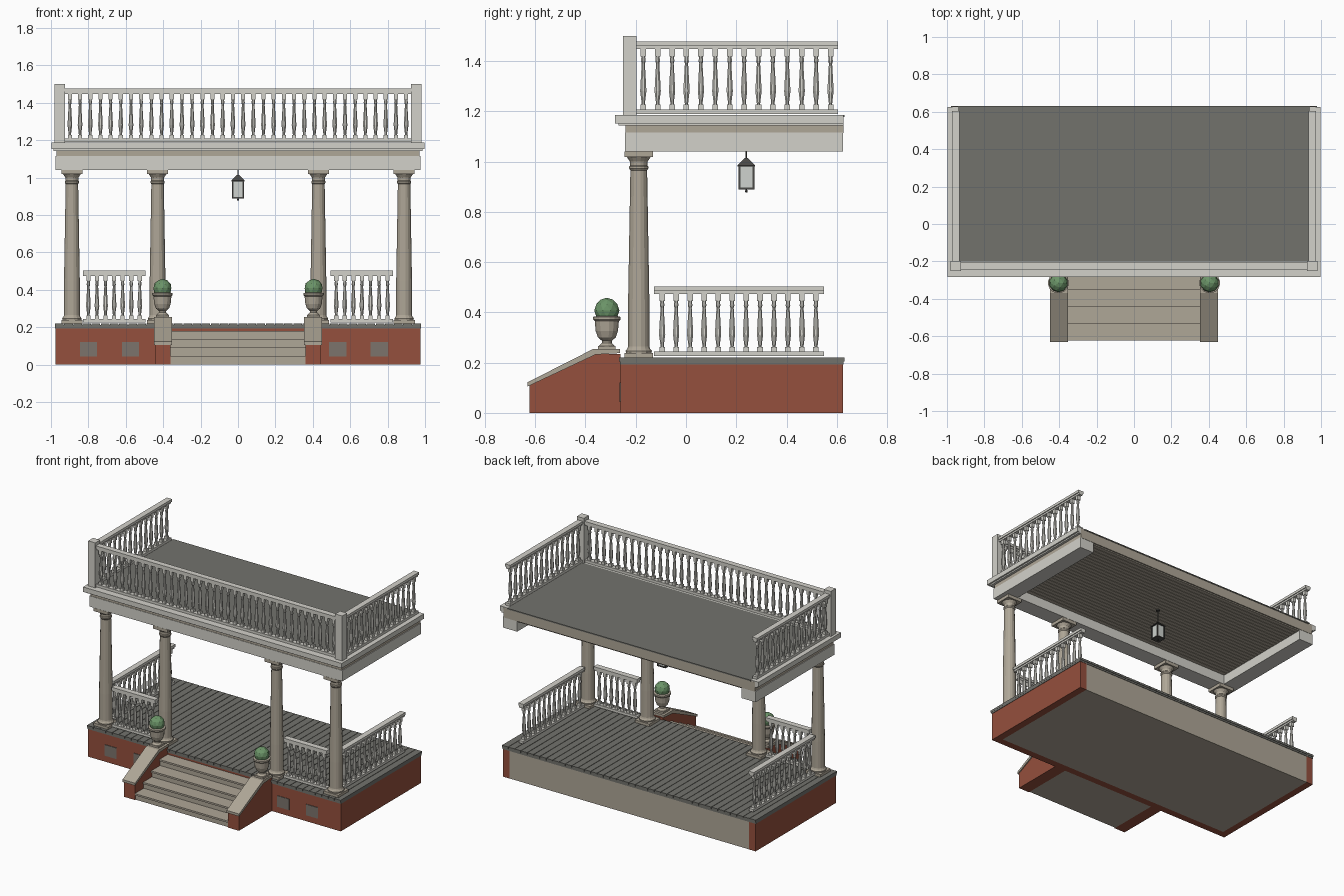
import bpy, bmesh, math
from mathutils import Matrix, Vector

if "Cube" in bpy.data.objects:
    bpy.data.objects.remove(bpy.data.objects["Cube"], do_unlink=True)


def material(name, rgb):
    m = bpy.data.materials.new(name)
    m.use_nodes = True
    m.diffuse_color = (*rgb, 1)
    m.node_tree.nodes["Principled BSDF"].inputs["Base Color"].default_value = (*rgb, 1)
    return m


BRICK = material("red brick", (0.30, 0.08, 0.047))
TRIM = material("light trim", (0.65, 0.64, 0.59))
STONE = material("beige stone", (0.43, 0.385, 0.31))
GRAY = material("dark gray boards", (0.17, 0.17, 0.152))
GREEN = material("leaf green", (0.15, 0.30, 0.14))
VENT = material("vent gray", (0.20, 0.175, 0.15))
IRON = material("lantern iron", (0.07, 0.068, 0.063))
GLASS = material("lantern glass", (0.62, 0.65, 0.62))


def box(bm, x0, x1, y0, y1, z0, z1):
    size = Matrix.Diagonal((x1 - x0, y1 - y0, z1 - z0, 1))
    mid = Matrix.Translation(((x0 + x1) / 2, (y0 + y1) / 2, (z0 + z1) / 2))
    bmesh.ops.create_cube(bm, size=1, matrix=mid @ size)


def block(bm, x, y, half, z0, z1):
    box(bm, x - half, x + half, y - half, y + half, z0, z1)


def lathe(bm, x, y, profile, sides):
    """Turned solid from (radius, height) pairs."""
    rings = []
    for r, z in profile:
        rings.append([bm.verts.new((x + r * math.cos((i + 0.5) * math.tau / sides),
                                    y + r * math.sin((i + 0.5) * math.tau / sides), z))
                      for i in range(sides)])
    for a, b in zip(rings, rings[1:]):
        for i in range(sides):
            j = (i + 1) % sides
            bm.faces.new((a[i], a[j], b[j], b[i]))
    bm.faces.new(rings[0][::-1])
    bm.faces.new(rings[-1])


def prism(bm, x0, x1, outline):
    """Side outline in (y, z) extruded along x."""
    a = [bm.verts.new((x0, y, z)) for y, z in outline]
    b = [bm.verts.new((x1, y, z)) for y, z in outline]
    bm.faces.new(a)
    bm.faces.new(b[::-1])
    for i in range(len(a)):
        j = (i + 1) % len(a)
        bm.faces.new((a[j], a[i], b[i], b[j]))


def finish(name, bm, mat):
    bmesh.ops.recalc_face_normals(bm, faces=bm.faces)
    me = bpy.data.meshes.new(name)
    bm.to_mesh(me)
    bm.free()
    me.materials.append(mat)
    ob = bpy.data.objects.new(name, me)
    bpy.context.collection.objects.link(ob)
    return ob


def boxes(name, mat, *dims):
    bm = bmesh.new()
    for d in dims:
        box(bm, *d)
    return finish(name, bm, mat)


# Foundation: brick on three sides, rendered core showing at the back
boxes("brick_walls", BRICK, (-0.975, 0.975, -0.26, -0.21, 0, 0.195),
      (-0.975, -0.925, -0.21, 0.625, 0, 0.195), (0.925, 0.975, -0.21, 0.625, 0, 0.195))
boxes("foundation_core", STONE, (-0.925, 0.925, -0.21, 0.624, 0, 0.195))
bm = bmesh.new()
for x in (-0.80, -0.575, 0.533, 0.755):
    box(bm, x - 0.046, x + 0.046, -0.264, -0.259, 0.043, 0.12)
finish("foundation_vents", bm, VENT)

# Deck with narrow gaps between boards
bm = bmesh.new()
box(bm, -0.978, 0.978, -0.262, 0.627, 0.193, 0.212)
count = 40
step = 1.96 / count
for i in range(count):
    x = -0.98 + i * step
    box(bm, x + 0.0015, x + step - 0.0015, -0.267, 0.63, 0.205, 0.22)
finish("deck_boards", bm, GRAY)

# Stairs with slightly projecting treads
bm = bmesh.new()
for i in range(4):
    front, top = -0.615 + i * 0.09, 0.045 * (i + 1)
    box(bm, -0.36, 0.36, front, -0.26, top - 0.045, top - 0.012)
    box(bm, -0.36, 0.36, front - 0.008, -0.26, top - 0.012, top)
finish("stairs", bm, STONE)

# Sloping stair walls, copings, urns and topiary balls
for side, s in (("left", 1), ("right", -1)):
    bm = bmesh.new()
    prism(bm, s * 0.36, s * 0.443,
          [(-0.622, 0), (-0.622, 0.11), (-0.365, 0.235), (-0.26, 0.235), (-0.26, 0)])
    finish(side + "_stair_wall", bm, BRICK)
    bm = bmesh.new()
    prism(bm, s * 0.353, s * 0.45,
          [(-0.63, 0.105), (-0.63, 0.122), (-0.37, 0.254), (-0.263, 0.254),
           (-0.263, 0.238), (-0.36, 0.232)])
    finish(side + "_stair_coping", bm, STONE)
    bm = bmesh.new()
    x, y = s * 0.404, -0.315
    block(bm, x, y, 0.035, 0.252, 0.266)
    lathe(bm, x, y, [(0.032, 0.266), (0.02, 0.278), (0.02, 0.287), (0.036, 0.3), (0.045, 0.325),
                     (0.049, 0.365), (0.056, 0.372), (0.056, 0.382), (0.042, 0.385)], 16)
    finish(side + "_urn", bm, STONE)
    bm = bmesh.new()
    bmesh.ops.create_icosphere(bm, subdivisions=2, radius=0.05,
                               matrix=Matrix.Translation((x, y, 0.408)))
    finish(side + "_topiary", bm, GREEN)

# Tapered columns
for i, x in enumerate((-0.888, -0.43, 0.43, 0.888)):
    bm = bmesh.new()
    block(bm, x, -0.188, 0.057, 0.22, 0.238)
    lathe(bm, x, -0.188, [(0.052, 0.238), (0.053, 0.247), (0.046, 0.256), (0.043, 0.265),
                          (0.043, 0.45), (0.034, 0.965), (0.039, 0.972), (0.039, 0.98),
                          (0.035, 0.984), (0.036, 1.0), (0.048, 1.018)], 16)
    block(bm, x, -0.188, 0.056, 1.018, 1.04)
    finish("column_%d" % (i + 1), bm, STONE)


def balustrade(name, start, end, z0, z1, count, inset):
    """Bottom rail, top rail and turned balusters along a straight run."""
    a, b = Vector(start), Vector(end)
    bm = bmesh.new()

    def rail(half, lo, hi):
        along = (b - a).normalized()
        w = Vector((abs(along.y), abs(along.x))) * half
        box(bm, min(a.x, b.x) - w.x, max(a.x, b.x) + w.x,
            min(a.y, b.y) - w.y, max(a.y, b.y) + w.y, lo, hi)

    rail(0.017, z0, z0 + 0.018)
    rail(0.014, z1 - 0.03, z1 - 0.018)
    rail(0.02, z1 - 0.018, z1)
    lo, hi = z0 + 0.018, z1 - 0.03
    h = hi - lo
    d = (b - a).normalized() * inset
    for i in range(count):
        p = (a + d).lerp(b - d, i / (count - 1))
        block(bm, p.x, p.y, 0.011, lo, lo + 0.08 * h)
        lathe(bm, p.x, p.y, [(r, lo + t * h) for r, t in (
            (0.007, 0.08), (0.008, 0.13), (0.0135, 0.3), (0.012, 0.42),
            (0.007, 0.76), (0.01, 0.8), (0.008, 0.88))], 8)
        block(bm, p.x, p.y, 0.011, hi - 0.12 * h, hi)
    finish(name, bm, TRIM)


# Porch and roof balustrades
for side, s in (("left", 1), ("right", -1)):
    balustrade("porch_front_railing_" + side, (s * 0.495, -0.188), (s * 0.83, -0.188),
               0.226, 0.503, 7, 0.03)
    balustrade("porch_side_railing_" + side, (s * 0.888, -0.128), (s * 0.888, 0.55),
               0.226, 0.503, 12, 0.033)
    balustrade("roof_side_railing_" + side, (s * 0.953, -0.2), (s * 0.953, 0.605),
               1.19, 1.477, 14, 0.03)
    bm = bmesh.new()
    block(bm, s * 0.953, -0.224, 0.027, 1.185, 1.5)
    finish("roof_post_" + side, bm, TRIM)
balustrade("roof_front_railing", (-0.927, -0.224), (0.927, -0.224), 1.19, 1.477, 34, 0.028)

# Beams, frieze and cornice, open towards the back
boxes("beams", TRIM, (-0.975, 0.975, -0.243, -0.13, 1.04, 1.115),
      (-0.975, -0.865, -0.13, 0.625, 1.04, 1.115), (0.865, 0.975, -0.13, 0.625, 1.04, 1.115))
boxes("roof_slab", STONE, (-0.97, 0.97, -0.24, 0.627, 1.113, 1.18))
boxes("cornice", TRIM, (-0.998, 0.998, -0.283, -0.2, 1.152, 1.186),
      (-0.998, -0.94, -0.2, 0.626, 1.152, 1.186), (0.94, 0.998, -0.2, 0.626, 1.152, 1.186),
      (-0.987, 0.987, -0.268, -0.2, 1.143, 1.152),
      (-0.987, -0.94, -0.2, 0.626, 1.143, 1.152), (0.94, 0.987, -0.2, 0.626, 1.143, 1.152))
boxes("roof_surface", GRAY, (-0.94, 0.94, -0.2, 0.63, 1.178, 1.186))

# Ceiling boards
bm = bmesh.new()
count = 24
step = 0.75 / count
for i in range(count):
    y = -0.13 + i * step
    box(bm, -0.865, 0.865, y + 0.0015, y + step - 0.0015, 1.105, 1.114)
finish("ceiling_boards", bm, STONE)

# Hanging lantern
x, y = 0, 0.24
bm = bmesh.new()
lathe(bm, x, y, [(0.003, 1.01), (0.003, 1.106)], 6)
lathe(bm, x, y, [(0.014, 1.1), (0.014, 1.106)], 8)
lathe(bm, x, y, [(0.05, 0.98), (0.05, 0.984), (0.008, 1.014)], 4)
block(bm, x, y, 0.032, 0.889, 0.896)
for sx in (-1, 1):
    for sy in (-1, 1):
        block(bm, x + sx * 0.028, y + sy * 0.028, 0.004, 0.896, 0.98)
lathe(bm, x, y, [(0.003, 0.876), (0.006, 0.88), (0.003, 0.889)], 8)
finish("lantern_frame", bm, IRON)
bm = bmesh.new()
block(bm, x, y, 0.027, 0.896, 0.98)
finish("lantern_glass", bm, GLASS)
